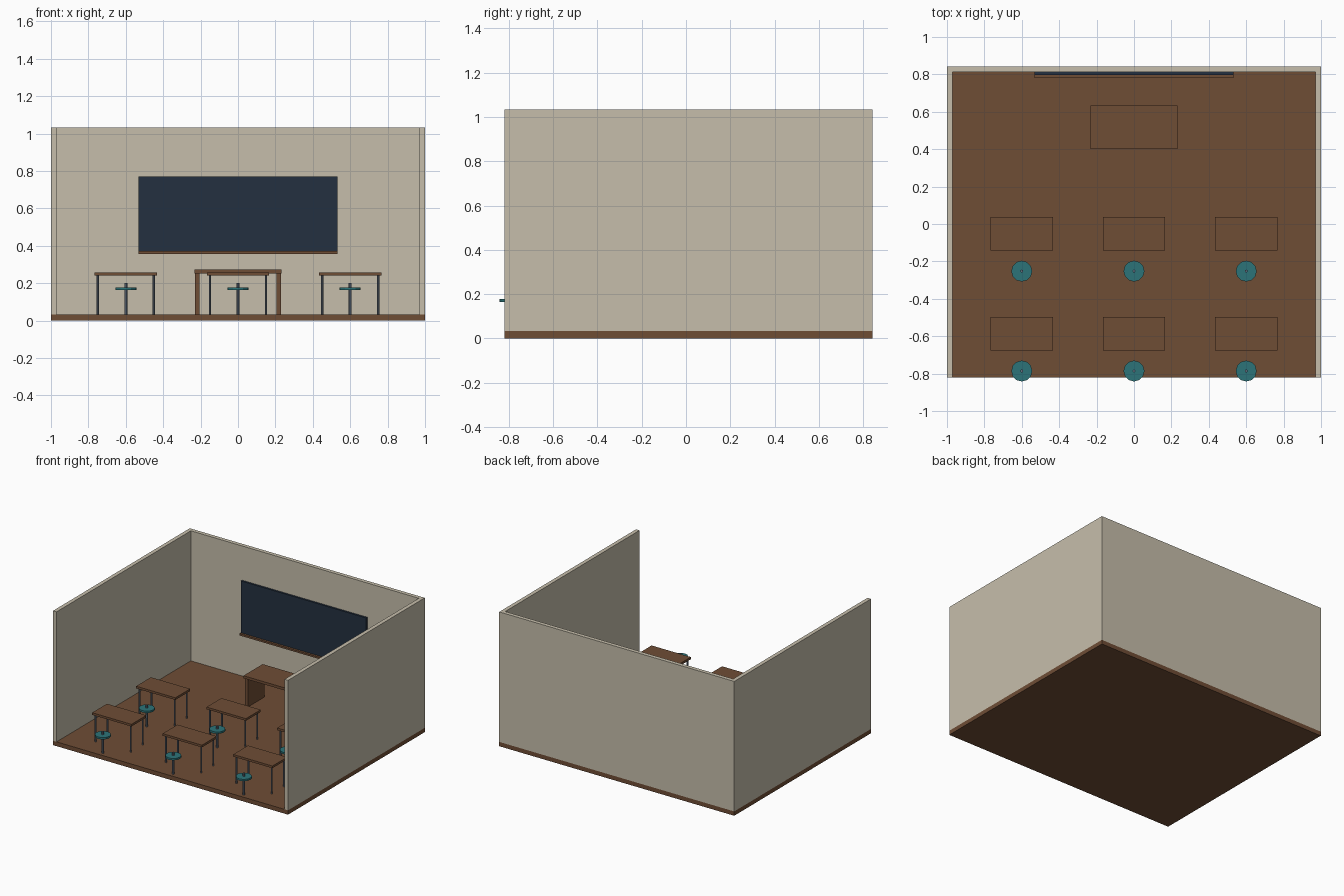
import bpy, bmesh
from mathutils import Vector

cube = bpy.data.objects.get("Cube")
if cube:
    bpy.data.objects.remove(cube, do_unlink=True)


def material(name, rgb):
    m = bpy.data.materials.new(name)
    m.use_nodes = True
    # sRGB to linear
    lin = [(c / 255 / 12.92) if c < 11 else ((c / 255 + 0.055) / 1.055) ** 2.4 for c in rgb]
    m.diffuse_color = (*lin, 1)
    m.node_tree.nodes["Principled BSDF"].inputs["Base Color"].default_value = (*lin, 1)
    return m


PLASTER = material("plaster", (198, 190, 171))
WOOD = material("brown wood", (111, 77, 53))
SLATE = material("slate", (36, 48, 64))
METAL = material("grey metal", (102, 113, 128))
TEAL = material("teal seat", (44, 116, 121))


def finish(name, bm, mat):
    bmesh.ops.recalc_face_normals(bm, faces=bm.faces)
    me = bpy.data.meshes.new(name)
    bm.to_mesh(me)
    bm.free()
    me.materials.append(mat)
    ob = bpy.data.objects.new(name, me)
    bpy.context.collection.objects.link(ob)
    return ob


def box(name, x, y, z, mat):
    """Box from (min, max) ranges on each axis."""
    bm = bmesh.new()
    bmesh.ops.create_cube(bm, size=1)
    for v in bm.verts:
        v.co = Vector([r[0] if c < 0 else r[1] for c, r in zip(v.co, (x, y, z))])
    return finish(name, bm, mat)


def cylinder(name, x, y, z, radius, sides, mat):
    bm = bmesh.new()
    bmesh.ops.create_cone(bm, cap_ends=True, segments=sides, radius1=radius,
                          radius2=radius, depth=z[1] - z[0])
    bmesh.ops.translate(bm, verts=bm.verts, vec=(x, y, sum(z) / 2))
    ob = finish(name, bm, mat)
    for p in ob.data.polygons:
        p.use_smooth = abs(p.normal.z) < 0.5 and sides > 12
    return ob


FLOOR = 0.033
FRONT, BACK, INNER = -0.82, 0.842, 0.812

# Room shell: floor slab and a U-shaped wall
box("floor", (-1, 1), (FRONT, BACK), (0, FLOOR), WOOD)
bm = bmesh.new()
outline = [(-1, FRONT), (-1, BACK), (1, BACK), (1, FRONT),
           (0.97, FRONT), (0.97, INNER), (-0.97, INNER), (-0.97, FRONT)]
base = bm.faces.new([bm.verts.new((x, y, FLOOR)) for x, y in outline])
top = bmesh.ops.extrude_face_region(bm, geom=[base])["geom"]
bmesh.ops.translate(bm, verts=[g for g in top if isinstance(g, bmesh.types.BMVert)],
                    vec=(0, 0, 1.0))
finish("walls", bm, PLASTER)

# Board and its ledge
box("board", (-0.533, 0.533), (0.797, INNER), (0.37, 0.77), SLATE)
box("board_ledge", (-0.533, 0.533), (0.78, INNER), (0.357, 0.371), WOOD)

# Large desk with side panels
box("large_desk_top", (-0.233, 0.233), (0.4, 0.633), (0.253, 0.273), WOOD)
for side, x in (("right", -0.218), ("left", 0.218)):
    box(f"large_desk_{side}_panel", (x - 0.011, x + 0.011), (0.415, 0.618), (FLOOR, 0.253), WOOD)

# Rows of small desks, each with a stool
for row, y in (("back", -0.053), ("front", -0.587)):
    for col, x in (("right", -0.6), ("middle", 0), ("left", 0.6)):
        tag = f"{row}_{col}"
        box(f"desk_top_{tag}", (x - 0.167, x + 0.167), (y - 0.09, y + 0.09), (0.24, 0.257), WOOD)
        for sx in (-1, 1):
            for sy in (-1, 1):
                cylinder(f"desk_leg_{tag}", x + sx * 0.15, y + sy * 0.073,
                         (FLOOR, 0.24), 0.006, 8, METAL)
        cylinder(f"stool_seat_{tag}", x, y - 0.199, (0.163, 0.177), 0.056, 12, TEAL)
        cylinder(f"stool_post_{tag}", x, y - 0.199, (FLOOR, 0.2), 0.008, 8, METAL)
